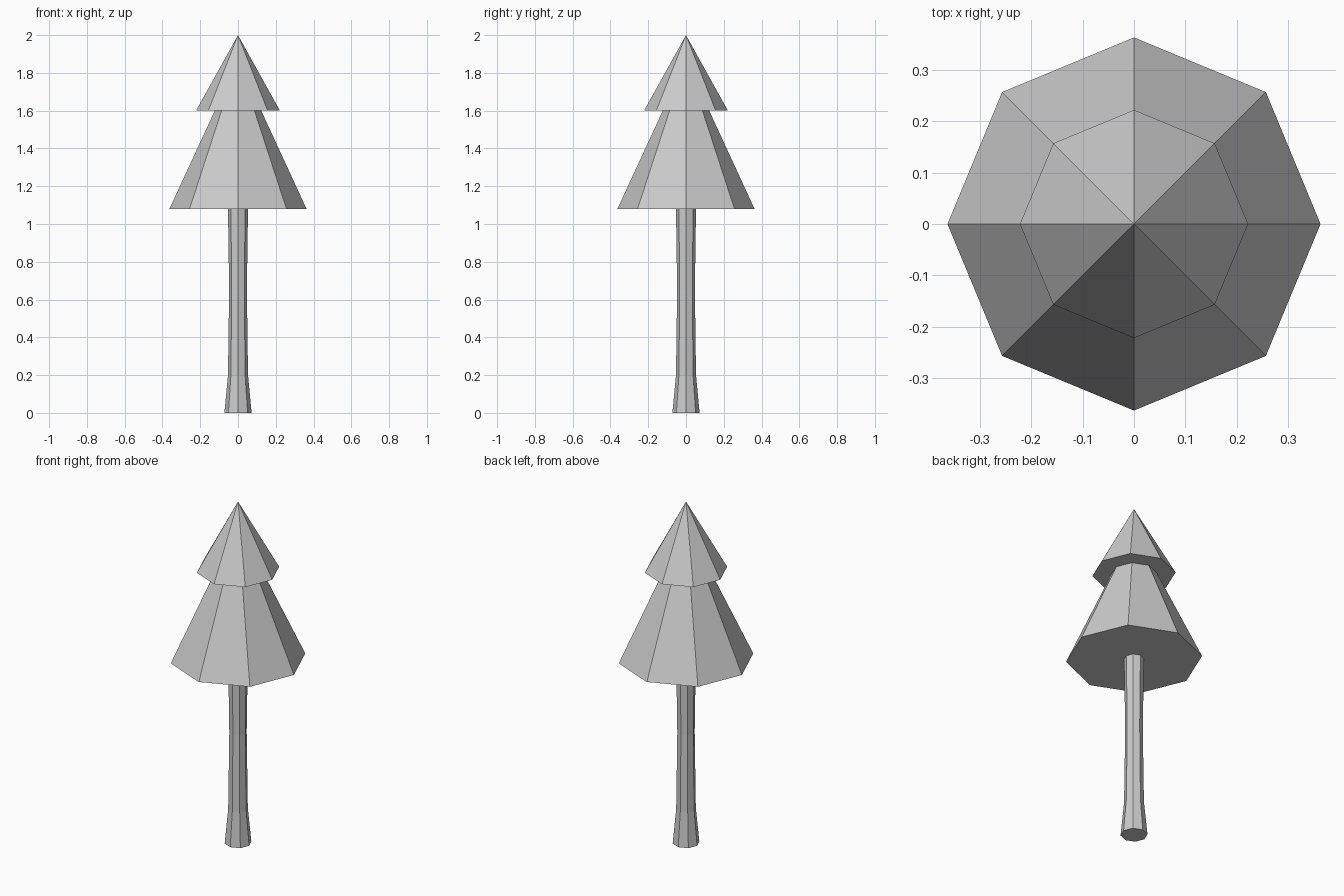
import bpy, bmesh
from math import cos, sin, pi

if "Cube" in bpy.data.objects:
    bpy.data.objects.remove(bpy.data.objects["Cube"])

SIDES = 8


def lathe(name, profile):
    """Closed eight-sided solid from (radius, z) pairs, bottom to top; radius 0 makes a tip."""
    bm = bmesh.new()
    rings = []
    for r, z in profile:
        if r == 0:
            rings.append([bm.verts.new((0, 0, z))] * SIDES)
        else:
            rings.append([bm.verts.new((r * cos(2 * pi * i / SIDES),
                                        r * sin(2 * pi * i / SIDES), z))
                          for i in range(SIDES)])
    for low, high in zip(rings, rings[1:]):
        for i in range(SIDES):
            j = (i + 1) % SIDES
            corners = [low[i], low[j], high[j], high[i]]
            bm.faces.new(list(dict.fromkeys(corners)))
    bm.faces.new(rings[0][::-1])
    if profile[-1][0] > 0:
        bm.faces.new(rings[-1])
    bmesh.ops.recalc_face_normals(bm, faces=bm.faces)
    mesh = bpy.data.meshes.new(name)
    bm.to_mesh(mesh)
    bm.free()
    obj = bpy.data.objects.new(name, mesh)
    bpy.context.collection.objects.link(obj)
    return obj


# Trunk: flared foot, slightly waisted middle
lathe("trunk", [(0.072, 0), (0.053, 0.2), (0.047, 0.65), (0.053, 1.08)])

# Foliage: wide lower tier tucked into the pointed upper tier
lathe("lower_foliage", [(0.363, 1.08), (0.123, 1.6)])
lathe("upper_foliage", [(0.222, 1.6), (0, 2.0)])
